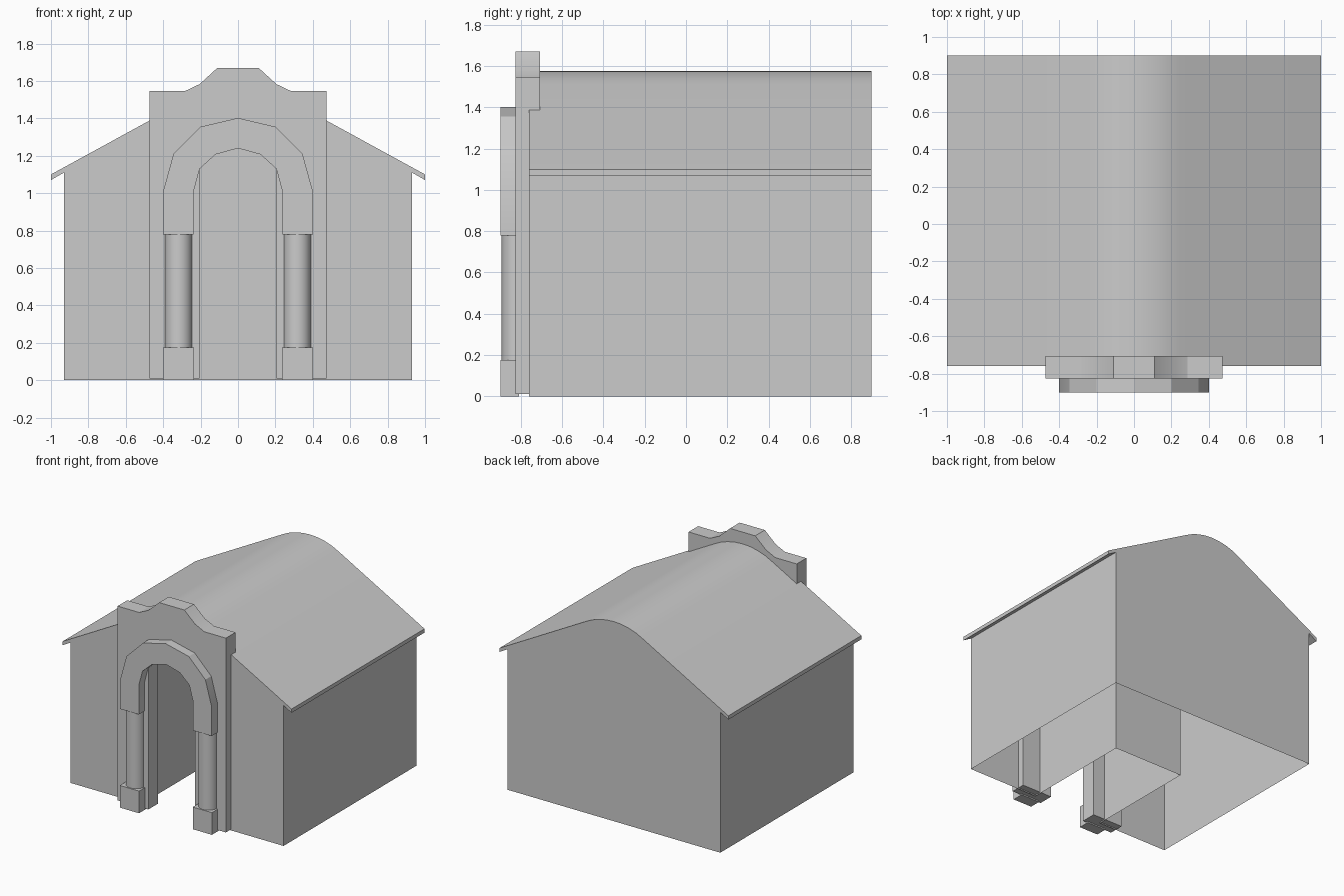
import bpy, bmesh
from math import radians

if "Cube" in bpy.data.objects:
    bpy.data.objects.remove(bpy.data.objects["Cube"])


def mirrored(half):
    """Close a right-half (x, z) profile with its reflection in x."""
    return half + [(-x, z) for x, z in reversed(half) if x > 0.0001]


def finish(name, bm):
    bmesh.ops.recalc_face_normals(bm, faces=bm.faces[:])
    me = bpy.data.meshes.new(name)
    bm.to_mesh(me)
    bm.free()
    ob = bpy.data.objects.new(name, me)
    bpy.context.collection.objects.link(ob)
    bpy.ops.object.select_all(action='DESELECT')
    bpy.context.view_layer.objects.active = ob
    ob.select_set(True)
    bpy.ops.object.shade_smooth_by_angle(angle=radians(24))
    return ob


def loop(bm, pts, y):
    return [bm.verts.new((x, y, z)) for x, z in pts]


def bridge(bm, a, b):
    for i in range(len(a) - 1):
        bm.faces.new((a[i], a[i + 1], b[i + 1], b[i]))


def prism(name, pts, y0, y1):
    bm = bmesh.new()
    a, b = loop(bm, pts, y0), loop(bm, pts, y1)
    bridge(bm, a + a[:1], b + b[:1])
    bm.faces.new(a)
    bm.faces.new(b)
    return finish(name, bm)


FRONT, BACK, RECESS = -0.76, 0.90, 0.163

# House shell: walls, eaves and rounded roof, open underneath, with a door recess
outline = mirrored([(0.93, 0), (0.93, 1.11), (1, 1.07), (1, 1.10), (0.25, 1.51),
                    (0.19, 1.54), (0.13, 1.56), (0.065, 1.573), (0, 1.577)])
door = [(-0.31, 0), (-0.31, 1.25), (0.31, 1.25), (0.31, 0)]
bm = bmesh.new()
front, back = loop(bm, outline, FRONT), loop(bm, outline, BACK)
bridge(bm, front, back)
mouth, inner = loop(bm, door, FRONT), loop(bm, door, RECESS)
bridge(bm, mouth, inner)
bm.faces.new(inner)
bm.faces.new(front + mouth)
bm.faces.new(back)
finish("house_shell", bm)

# Stepped entrance front with door opening
prism("entrance_front", mirrored([
    (0.205, 1.25), (0.205, 0.01), (0.473, 0.01), (0.473, 1.545),
    (0.285, 1.545), (0.205, 1.583), (0.11, 1.67)]), -0.827, -0.707)

# Faceted arch over the door
prism("door_arch", mirrored([
    (0, 1.24), (0.12, 1.207), (0.205, 1.13), (0.237, 1.01), (0.237, 0.78),
    (0.40, 0.78), (0.40, 1.01), (0.345, 1.21), (0.20, 1.355), (0, 1.402)]),
    -0.90, -0.81)

# Columns on square bases
for side, s in (("left", -1), ("right", 1)):
    x0, x1 = sorted((s * 0.235, s * 0.402))
    prism(side + "_column_base",
          [(x0, 0), (x1, 0), (x1, 0.175), (x0, 0.175)], -0.90, -0.81)
    bpy.ops.mesh.primitive_cylinder_add(
        vertices=24, radius=0.073, depth=0.61, location=(s * 0.317, -0.82, 0.478))
    column = bpy.context.object
    column.name = side + "_column"
    bpy.ops.object.shade_smooth_by_angle(angle=radians(30))
